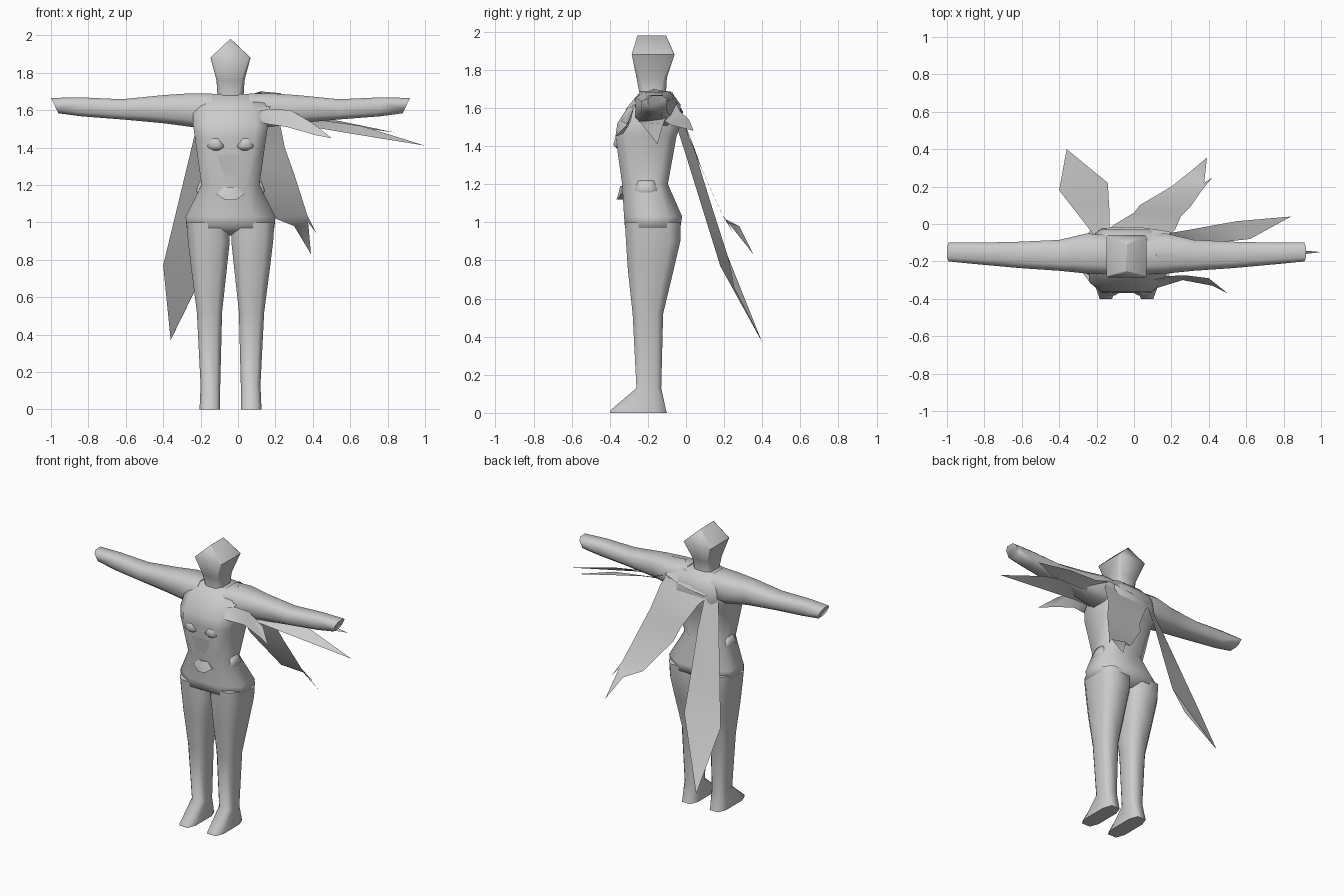
import bpy, bmesh, math
from mathutils import Vector

CX = -0.04  # body centre line
grey = bpy.data.materials.new("light_grey")
grey.diffuse_color = (0.6, 0.6, 0.6, 1)


def finish(bm, name, angle=80):
    bmesh.ops.remove_doubles(bm, verts=bm.verts, dist=0.0005)
    me = bpy.data.meshes.new(name)
    bm.to_mesh(me)
    bm.free()
    me.materials.append(grey)
    ob = bpy.data.objects.new(name, me)
    bpy.context.collection.objects.link(ob)
    bpy.ops.object.select_all(action='DESELECT')
    ob.select_set(True)
    bpy.context.view_layer.objects.active = ob
    bpy.ops.object.shade_smooth_by_angle(angle=math.radians(angle))
    return ob


def octagon(a0, a1, b0, b1, c):
    """Chamfered rectangle; c is the chamfer share of each side."""
    ca, cb = (a1 - a0) * c, (b1 - b0) * c
    return [(a0 + ca, b0), (a1 - ca, b0), (a1, b0 + cb), (a1, b1 - cb),
            (a1 - ca, b1), (a0 + ca, b1), (a0, b1 - cb), (a0, b0 + cb)]


def loft(name, rings, angle=80):
    bm = bmesh.new()
    rows = [[bm.verts.new(p) for p in r] for r in rings]
    n = len(rows[0])
    for a, b in zip(rows, rows[1:]):
        for i in range(n):
            j = (i + 1) % n
            bm.faces.new((a[i], a[j], b[j], b[i]))
    bm.faces.new(rows[0])
    bm.faces.new(rows[-1])
    bmesh.ops.recalc_face_normals(bm, faces=bm.faces)
    return finish(bm, name, angle)


def upright(name, rows, angle=80):
    """Rows of z, x0, x1, y0, y1, chamfer; x from the body centre."""
    return loft(name, [[(CX + x, y, z) for x, y in octagon(x0, x1, y0, y1, c)]
                       for z, x0, x1, y0, y1, c in rows], angle)


def cloth(name, *strips):
    """Each strip is a pair of edges with matching points, joined by faces."""
    bm = bmesh.new()
    for left, right in strips:
        a = [bm.verts.new(p) for p in left]
        b = [bm.verts.new(p) for p in right]
        for i in range(len(a) - 1):
            for tri in ((a[i], b[i], b[i + 1]), (a[i], b[i + 1], a[i + 1])):
                if len({tuple(v.co) for v in tri}) == 3:
                    bm.faces.new(tri)
    return finish(bm, name)


# torso with hips, waist and sloping chest
upright("torso", [
    (0.93, -.05, .05, -.25, -.08, .25),
    (0.97, -.235, .235, -.32, -.03, .25),
    (1.03, -.24, .24, -.325, -.02, .25),
    (1.20, -.155, .155, -.335, -.095, .22),
    (1.45, -.19, .19, -.37, -.05, .16),
    (1.52, -.20, .20, -.36, -.025, .16),
    (1.62, -.20, .20, -.295, -.03, .2),
    (1.685, -.15, .15, -.24, -.08, .25)])

# head: wedge crown with a ridge from front to back, on a tapering neck
upright("head", [
    (1.60, -.085, .085, -.26, -.09, .2),
    (1.68, -.07, .07, -.245, -.105, .2),
    (1.76, -.075, .075, -.26, -.10, .12),
    (1.88, -.107, .107, -.285, -.06, .04),
    (1.98, -.002, .002, -.255, -.105, .04)], 60)

for side, s in (("right", -1), ("left", 1)):
    # leg and pointed foot
    leg = [(1.00, .01, .235, -.32, -.03), (0.90, .004, .228, -.315, -.03),
           (0.75, .02, .21, -.305, -.065), (0.52, .045, .18, -.28, -.12),
           (0.13, .055, .16, -.26, -.13), (0.015, .055, .165, -.395, -.105),
           (0.0, .055, .165, -.40, -.10)]
    upright(side + "_leg", [(z, min(s * a, s * b), max(s * a, s * b), y0, y1, .2)
                            for z, a, b, y0, y1 in leg])
    # arm with slanted end: x, y0, y1, z0, z1, slant
    arm = [(.10, -.27, -.06, 1.50, 1.69, 0), (.21, -.265, -.05, 1.51, 1.69, 0),
           (.36, -.25, -.085, 1.53, 1.68, 0), (.58, -.235, -.095, 1.55, 1.658, 0),
           (.80, -.215, -.10, 1.567, 1.668, 0), (.96, -.20, -.10, 1.583, 1.665, .04)]
    loft(side + "_arm", [[(CX + s * (x - sl * (z1 - z) / (z1 - z0)), y, z)
                          for y, z in octagon(y0, y1, z0, z1, .22)]
                         for x, y0, y1, z0, z1, sl in arm])
    # chest bump
    upright(side + "_chest_bump", [
        (1.385, s * .075 - .03, s * .075 + .03, -.362, -.33, .3),
        (1.405, s * .08 - .045, s * .08 + .045, -.382, -.33, .3),
        (1.46, s * .08 - .03, s * .08 + .03, -.366, -.33, .3)])
    # belt knob at the waist
    upright(side + "_belt_knob", [
        (1.13, s * .15 - .015, s * .15 + .015, -.25, -.17, .3),
        (1.17, s * .165 - .02, s * .165 + .02, -.27, -.15, .3),
        (1.22, s * .15 - .015, s * .15 + .015, -.25, -.17, .3)])

# belly plate and pointed buckle
cloth("belly_plate", (
    [(-.11, -.364, 1.36), (-.09, -.353, 1.29), (-.07, -.347, 1.25)],
    [(.03, -.364, 1.36), (.01, -.353, 1.29), (-.01, -.347, 1.25)]))
upright("buckle", [
    (1.12, -.03, .03, -.365, -.32, .2),
    (1.15, -.075, .075, -.355, -.31, .3),
    (1.19, -.035, .035, -.345, -.31, .3)], 40)

# cape over the back and its short forked tail
cloth("cape_back", (
    [(-.20, -.07, 1.60), (-.10, 0, 1.50), (0, .06, 1.33), (.03, .10, 1.24),
     (.20, .20, 1.02), (.30, .28, .98), (.39, .355, .83)],
    [(.17, -.08, 1.66), (.22, -.03, 1.55), (.25, .04, 1.40), (.30, .09, 1.26),
     (.37, .19, 1.04), (.375, .22, 1.0), (.39, .355, .83)]),
    ([(.37, .19, 1.04), (.42, .25, .94)], [(.375, .22, 1.0), (.42, .25, .94)]))

# long trailing tail
cloth("cape_long_tail", (
    [(-.20, -.08, 1.60), (-.26, 0, 1.35), (-.33, .09, 1.06),
     (-.40, .18, .77), (-.36, .40, .37)],
    [(-.13, -.03, 1.56), (-.13, .05, 1.36), (-.135, .13, 1.10),
     (-.14, .22, .82), (-.36, .40, .37)]),
    ([(-.14, .22, .82), (-.36, .40, .37)], [(-.22, .25, .66), (-.36, .40, .37)]))

# collar wrapped round the shoulder, ending in a pointed clasp
cloth("cape_collar", (
    [(-.20, -.07, 1.60), (-.08, -.06, 1.64), (.06, -.07, 1.68),
     (.12, -.17, 1.70), (.13, -.25, 1.665), (-.03, -.32, 1.59)],
    [(-.13, -.02, 1.56), (.02, -.015, 1.58), (.19, -.04, 1.62),
     (.23, -.17, 1.69), (.16, -.29, 1.60), (-.03, -.32, 1.59)]))

# three pointed streamers hanging beneath the arm
cloth("front_streamer", (
    [(.10, -.28, 1.61), (.28, -.275, 1.60), (.40, -.29, 1.53), (.50, -.37, 1.45)],
    [(.13, -.34, 1.53), (.26, -.30, 1.51), (.42, -.33, 1.465), (.50, -.37, 1.45)]))
cloth("middle_streamer", (
    [(.16, -.25, 1.53), (.30, -.24, 1.525), (.60, -.20, 1.475), (1.0, -.15, 1.41)],
    [(.20, -.09, 1.55), (.35, -.10, 1.56), (.66, -.12, 1.515), (1.0, -.15, 1.41)]))
cloth("rear_streamer", (
    [(.18, -.05, 1.62), (.30, -.03, 1.58), (.55, .015, 1.54), (.84, .04, 1.48)],
    [(.20, -.12, 1.54), (.35, -.11, 1.53), (.62, -.08, 1.51), (.84, .04, 1.48)]))
